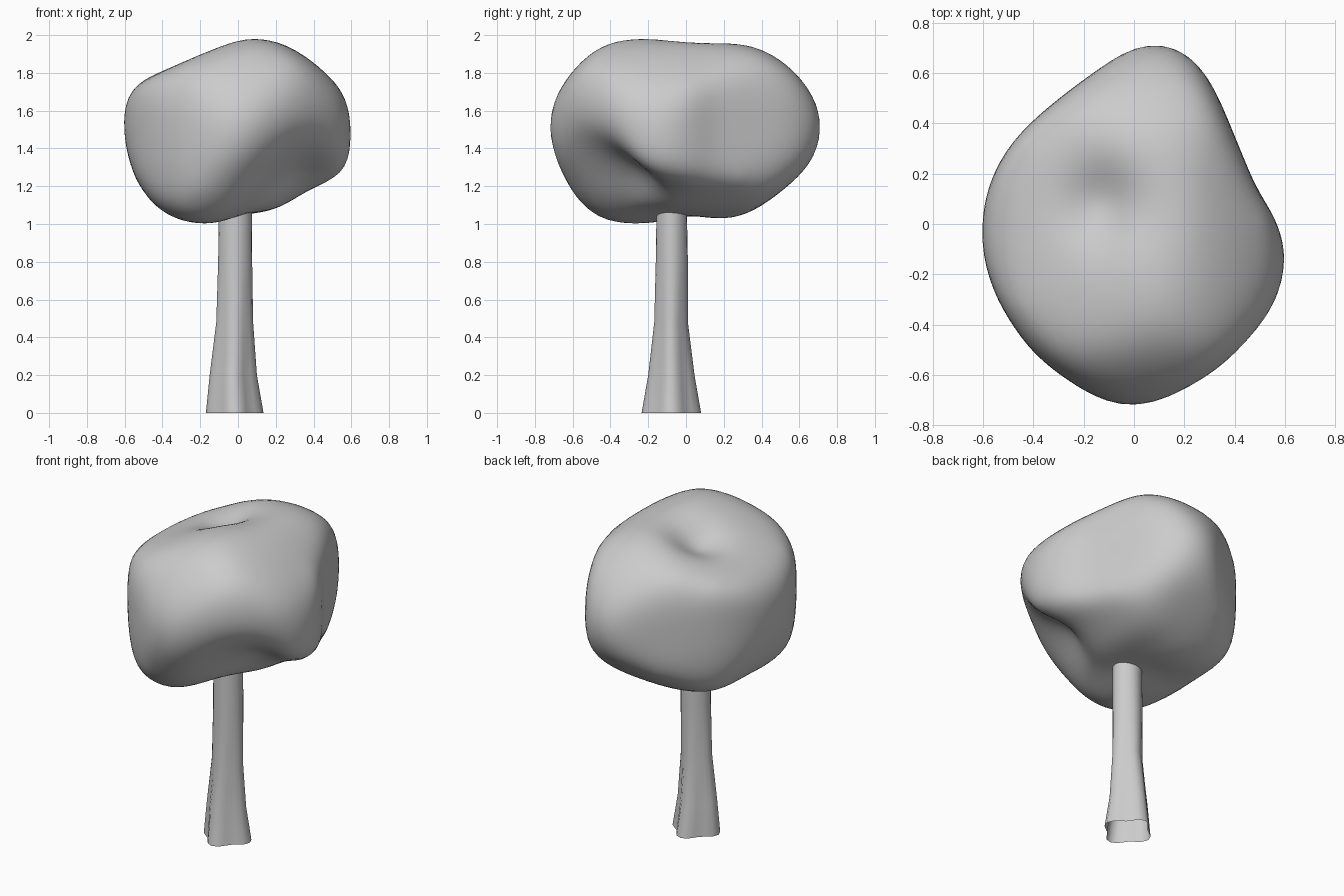
import bpy, bmesh, math
from mathutils import Vector

if "Cube" in bpy.data.objects:
    bpy.data.objects.remove(bpy.data.objects["Cube"])

CENTRE = Vector((0, 0, 1.5))

# Crown outlines seen from front (x,z), right (y,z) and top (x,y)
FRONT = [(0.61, 1.45), (0.60, 1.6), (0.55, 1.72), (0.4, 1.86), (0.25, 1.96), (0.12, 2.0), (0, 1.98),
         (-0.2, 1.9), (-0.4, 1.81), (-0.57, 1.74), (-0.62, 1.62), (-0.6, 1.42), (-0.55, 1.23),
         (-0.45, 1.07), (-0.33, 0.99), (-0.2, 0.97), (-0.12, 0.98), (0.03, 1.05), (0.2, 1.07),
         (0.4, 1.19), (0.57, 1.23), (0.605, 1.3)]
SIDE = [(0.74, 1.48), (0.74, 1.58), (0.65, 1.73), (0.54, 1.85), (0.4, 1.94), (0.28, 1.965), (-0.05, 1.97),
        (-0.3, 2.0), (-0.4, 1.99), (-0.52, 1.92), (-0.64, 1.78), (-0.71, 1.66), (-0.75, 1.52),
        (-0.71, 1.31), (-0.6, 1.1), (-0.48, 0.985), (-0.38, 0.97), (-0.15, 1.0), (0, 1.05),
        (0.2, 1.02), (0.3, 1.03), (0.42, 1.1), (0.65, 1.29), (0.71, 1.38)]
TOP = [(0.61, -0.1), (0.57, 0.02), (0.49, 0.13), (0.4, 0.35), (0.31, 0.57), (0.22, 0.7), (0.12, 0.75),
       (0, 0.72), (-0.3, 0.5), (-0.45, 0.37), (-0.54, 0.25), (-0.605, 0.08), (-0.615, -0.1),
       (-0.55, -0.3), (-0.42, -0.5), (-0.3, -0.6), (-0.1, -0.73), (0, -0.75), (0.1, -0.73),
       (0.33, -0.61), (0.45, -0.5), (0.57, -0.36), (0.615, -0.2)]


def gauge(outline, cy):
    """How far a ray direction gets, relative to the outline."""
    pts = [(x, y - cy) for x, y in outline]
    edges = list(zip(pts, pts[1:] + pts[:1]))

    def g(u, v):
        best = 0.0
        for (ax, ay), (bx, by) in edges:
            det = ax * by - ay * bx
            if abs(det) < 1e-9:
                continue
            s, t = (u * by - v * bx) / det, (ax * v - ay * u) / det
            if s >= -1e-9 and t >= -1e-9:
                best = max(best, s + t)
        return best
    return g


def make(name, bm):
    bmesh.ops.recalc_face_normals(bm, faces=bm.faces)
    mesh = bpy.data.meshes.new(name)
    bm.to_mesh(mesh)
    bm.free()
    mesh.shade_smooth()
    ob = bpy.data.objects.new(name, mesh)
    bpy.context.collection.objects.link(ob)
    return ob


def bump(p, c, radius, push):
    d = (p - Vector(c)).length / radius
    return Vector(push) * math.exp(-d * d * 1.5)


# Crown: ball fitted to the three outlines, then dented
gf, gs, gt = gauge(FRONT, 1.5), gauge(SIDE, 1.5), gauge(TOP, 0)
bm = bmesh.new()
bmesh.ops.create_icosphere(bm, subdivisions=5, radius=1)
for v in bm.verts:
    d = v.co.normalized()
    a, b, c = gf(d.x, d.z), gs(d.y, d.z), gt(d.x, d.y)
    soft = math.sqrt((a * a + b * b + c * c) / 2)
    g = 0.65 * max(a, b, c) + 0.35 * max(soft, a, b, c)
    v.co = CENTRE + d / g
for i in range(10):
    bmesh.ops.smooth_vert(bm, verts=bm.verts, factor=0.5,
                          use_axis_x=True, use_axis_y=True, use_axis_z=True)
for v in bm.verts:
    p = v.co.copy()
    v.co += bump(p, (0.36, -0.5, 1.14), 0.36, (-0.06, 0.2, 0.12))   # hollow low at front right
    v.co += bump(p, (-0.12, 0.08, 1.9), 0.2, (0.01, 0, -0.09))      # dimple on top
make("crown", bm)

# Trunk: (z, xmin, xmax, ymin, ymax, root flare)
RINGS = [(0, -0.17, 0.135, -0.235, 0.08, 0.13), (0.2, -0.15, 0.1, -0.2, 0.045, 0.1),
         (0.48, -0.115, 0.08, -0.168, 0.01, 0.06), (0.8, -0.105, 0.075, -0.16, 0.01, 0.02),
         (1.15, -0.1, 0.072, -0.155, 0.003, 0)]
N = 24
bm = bmesh.new()
prev = None
for z, x0, x1, y0, y1, flare in RINGS:
    ring = []
    for i in range(N):
        a = 2 * math.pi * i / N
        k = 1 - flare + flare * math.cos(4 * a)
        ring.append(bm.verts.new(((x0 + x1) / 2 + (x1 - x0) / 2 * k * math.cos(a),
                                  (y0 + y1) / 2 + (y1 - y0) / 2 * k * math.sin(a), z)))
    if prev:
        for i in range(N):
            j = (i + 1) % N
            bm.faces.new((prev[i], prev[j], ring[j], ring[i]))
    prev = ring
make("trunk", bm)
